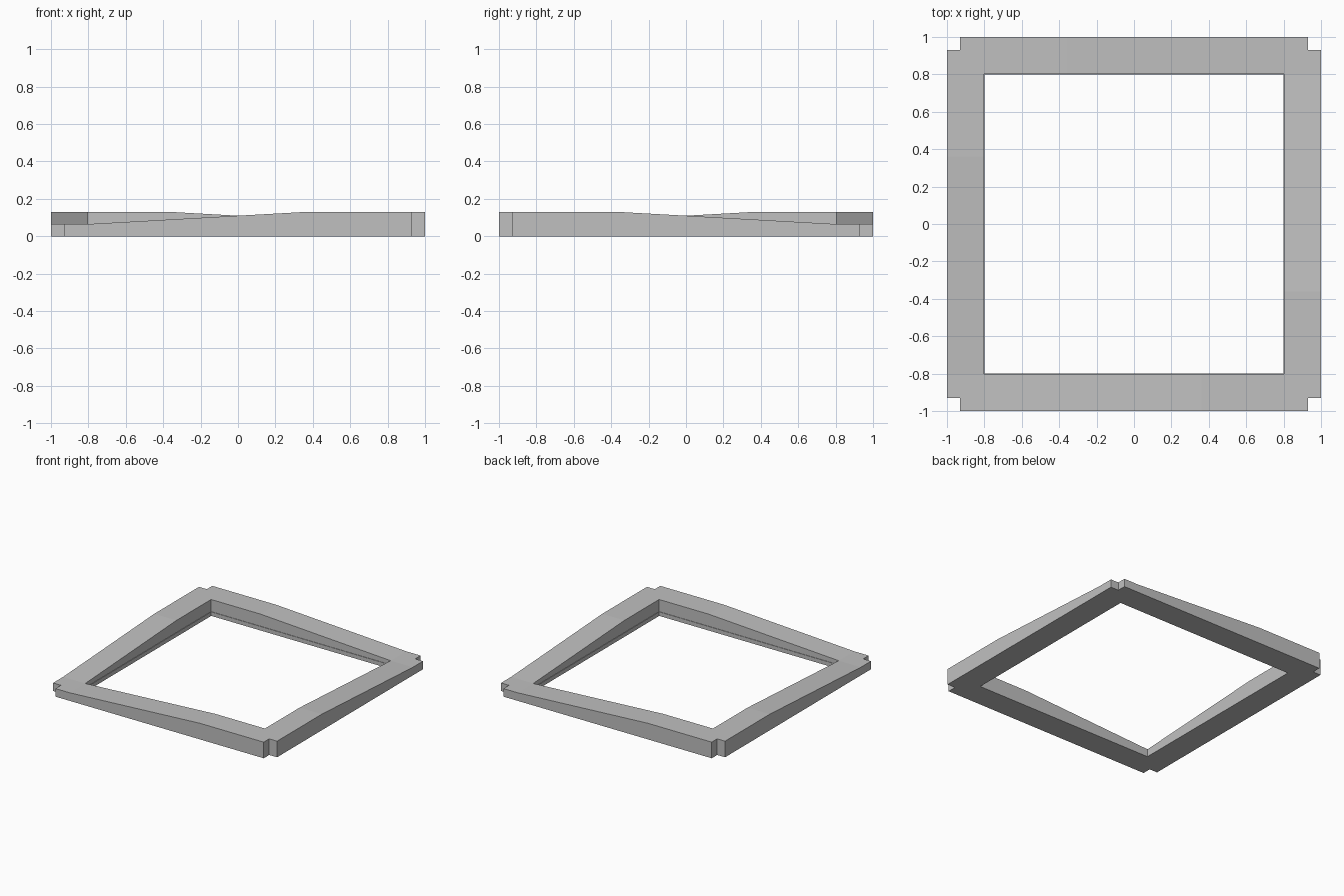
import bpy, bmesh

cube = bpy.data.objects.get("Cube")
if cube:
    bpy.data.objects.remove(cube, do_unlink=True)

OUTER, NOTCH, INNER = 1.0, 0.93, 0.802
LOW, HIGH, RAMP_END = 0.065, 0.13, 0.36

grey = bpy.data.materials.new("plain_grey")
grey.use_nodes = True
colour = (0.53, 0.53, 0.53, 1)
grey.diffuse_color = colour
grey.node_tree.nodes["Principled BSDF"].inputs["Base Color"].default_value = colour


def finish(bm, name):
    bmesh.ops.recalc_face_normals(bm, faces=bm.faces)
    mesh = bpy.data.meshes.new(name)
    bm.to_mesh(mesh)
    bm.free()
    mesh.materials.append(grey)
    obj = bpy.data.objects.new(name, mesh)
    bpy.context.collection.objects.link(obj)
    return obj


def top_height(x, y):
    """Each side ramps from a low corner up to a high corner."""
    if abs(y) >= INNER - 0.001:
        s = x if y < 0 else -x
    else:
        s = y if x < 0 else -y
    t = (min(max(s, -INNER), RAMP_END) + INNER) / (RAMP_END + INNER)
    return LOW + (HIGH - LOW) * t


# Square frame with notched corners, laid out as a ring of plan cells
half = [RAMP_END, INNER, NOTCH, OUTER]
steps = [-v for v in reversed(half)] + half
bm = bmesh.new()
grid = {(x, y): bm.verts.new((x, y, 0)) for x in steps for y in steps}
for x0, x1 in zip(steps, steps[1:]):
    for y0, y1 in zip(steps, steps[1:]):
        cx, cy = abs(x0 + x1) / 2, abs(y0 + y1) / 2
        hole = max(cx, cy) < INNER
        notch = min(cx, cy) > NOTCH
        if not hole and not notch:
            bm.faces.new([grid[p] for p in ((x0, y0), (x1, y0), (x1, y1), (x0, y1))])
bmesh.ops.delete(bm, geom=[v for v in bm.verts if not v.link_faces], context="VERTS")

# Raise the top with its ramps
raised = bmesh.ops.extrude_face_region(bm, geom=bm.faces[:], use_keep_orig=True)
for v in raised["geom"]:
    if isinstance(v, bmesh.types.BMVert):
        v.co.z = top_height(v.co.x, v.co.y)
finish(bm, "frame")

# Narrow lip around the lower edge of the opening
bm = bmesh.new()
rings = []
for size, z in ((INNER, 0), (INNER - 0.004, 0), (INNER - 0.004, LOW / 2), (INNER, LOW / 2)):
    rings.append([bm.verts.new((sx * size, sy * size, z))
                  for sx, sy in ((-1, -1), (1, -1), (1, 1), (-1, 1))])
for a, b in zip(rings, rings[1:] + rings[:1]):
    for i in range(4):
        j = (i + 1) % 4
        bm.faces.new((a[i], a[j], b[j], b[i]))
finish(bm, "inner_lip")
